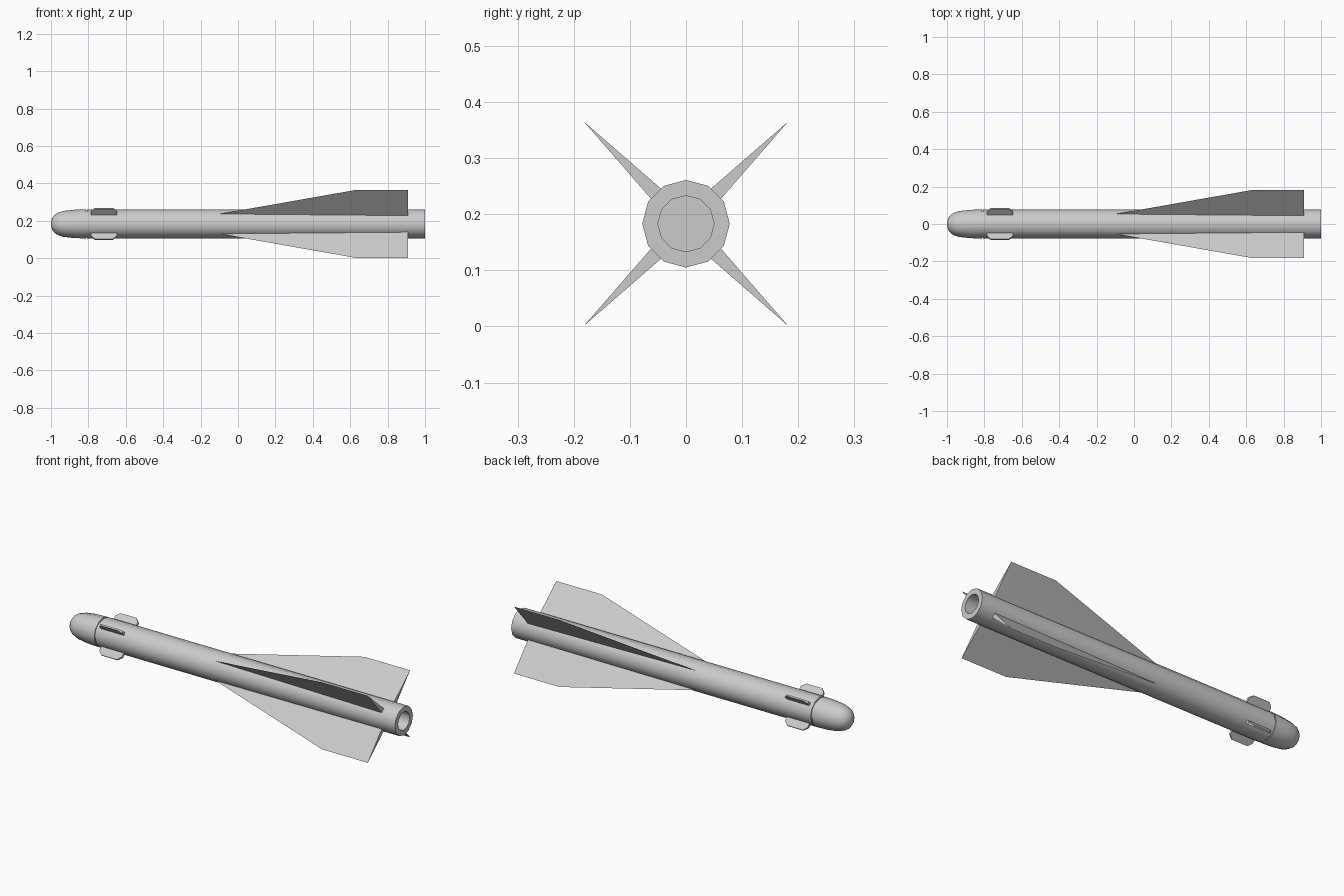
import bpy, bmesh, math
from mathutils import Vector

AXIS_Z = 0.183
SIDES = 12

cube = bpy.data.objects.get("Cube")
if cube:
    bpy.data.objects.remove(cube, do_unlink=True)

grey = bpy.data.materials.new("light grey")
grey.use_nodes = True
grey.diffuse_color = (0.6, 0.6, 0.6, 1)
grey.node_tree.nodes["Principled BSDF"].inputs["Base Color"].default_value = (0.6, 0.6, 0.6, 1)


def finish(name, bm, angle=35):
    bmesh.ops.remove_doubles(bm, verts=bm.verts, dist=1e-5)
    bmesh.ops.recalc_face_normals(bm, faces=bm.faces)
    mesh = bpy.data.meshes.new(name)
    bm.to_mesh(mesh)
    bm.free()
    mesh.materials.append(grey)
    obj = bpy.data.objects.new(name, mesh)
    bpy.context.collection.objects.link(obj)
    bpy.ops.object.select_all(action='DESELECT')
    obj.select_set(True)
    bpy.context.view_layer.objects.active = obj
    bpy.ops.object.shade_smooth_by_angle(angle=math.radians(angle))
    return obj


def lathe(name, profile):
    """Revolve (x, radius) points around the long axis."""
    bm = bmesh.new()
    rings = []
    for x, r in profile:
        rings.append([bm.verts.new((x, r * math.cos(a), AXIS_Z + r * math.sin(a)))
                      for a in (math.tau * i / SIDES for i in range(SIDES))])
    for a, b in zip(rings, rings[1:]):
        for i in range(SIDES):
            j = (i + 1) % SIDES
            bm.faces.new((a[i], a[j], b[j], b[i]))
    for ring in (rings[0], rings[-1]):
        bm.faces.new(ring)
    return finish(name, bm)


def placer(angle):
    """Map (x, radial, sideways) to the model for a fin at this angle."""
    out = Vector((0, math.cos(angle), math.sin(angle)))
    side = Vector((0, -math.sin(angle), math.cos(angle)))
    return lambda x, r, t: Vector((x, 0, AXIS_Z)) + out * r + side * t


def tail_fin(name, angle):
    # Wedge that thins to a sharp outer and leading edge
    p = placer(angle)
    bm = bmesh.new()
    tip, front, rear = [bm.verts.new(p(x, r, 0)) for x, r in
                        ((-0.1, 0.075), (0.635, 0.258), (0.91, 0.258))]
    left, right = [bm.verts.new(p(0.91, 0.074, t)) for t in (0.0128, -0.0128)]
    for root in (left, right):
        bm.faces.new((tip, root, front))
        bm.faces.new((root, rear, front))
    bm.faces.new((left, right, rear))
    bm.faces.new((tip, left, right))
    return finish(name, bm)


def nose_fin(name, angle):
    # Small plate with clipped outer corners
    p = placer(angle)
    outline = ((-0.785, 0.07, 0.008), (-0.785, 0.097, 0.006), (-0.765, 0.117, 0.004),
               (-0.67, 0.117, 0.004), (-0.648, 0.097, 0.006), (-0.648, 0.07, 0.008))
    bm = bmesh.new()
    a = [bm.verts.new(p(x, r, t)) for x, r, t in outline]
    b = [bm.verts.new(p(x, r, -t)) for x, r, t in outline]
    bm.faces.new(a)
    bm.faces.new(b)
    for i in range(len(a)):
        j = (i + 1) % len(a)
        bm.faces.new((a[i], a[j], b[j], b[i]))
    return finish(name, bm)


# Body tube with a hollow rear end
lathe("body", [(-0.806, 0.07), (-0.806, 0.078), (1, 0.078), (1, 0.05), (0.88, 0.05)])

# Rounded nose, with a narrow seam in front of the body
lathe("nose", [(-0.999, 0.012), (-0.994, 0.03), (-0.982, 0.047), (-0.963, 0.06),
               (-0.935, 0.069), (-0.88, 0.0755), (-0.813, 0.078), (-0.813, 0.073), (-0.805, 0.073)])

# Four fins at each end, in an X
for i, place in enumerate(("upper_back", "upper_front", "lower_front", "lower_back")):
    angle = math.radians(45 + 90 * i)
    tail_fin("tail_fin_" + place, angle)
    nose_fin("nose_fin_" + place, angle)
